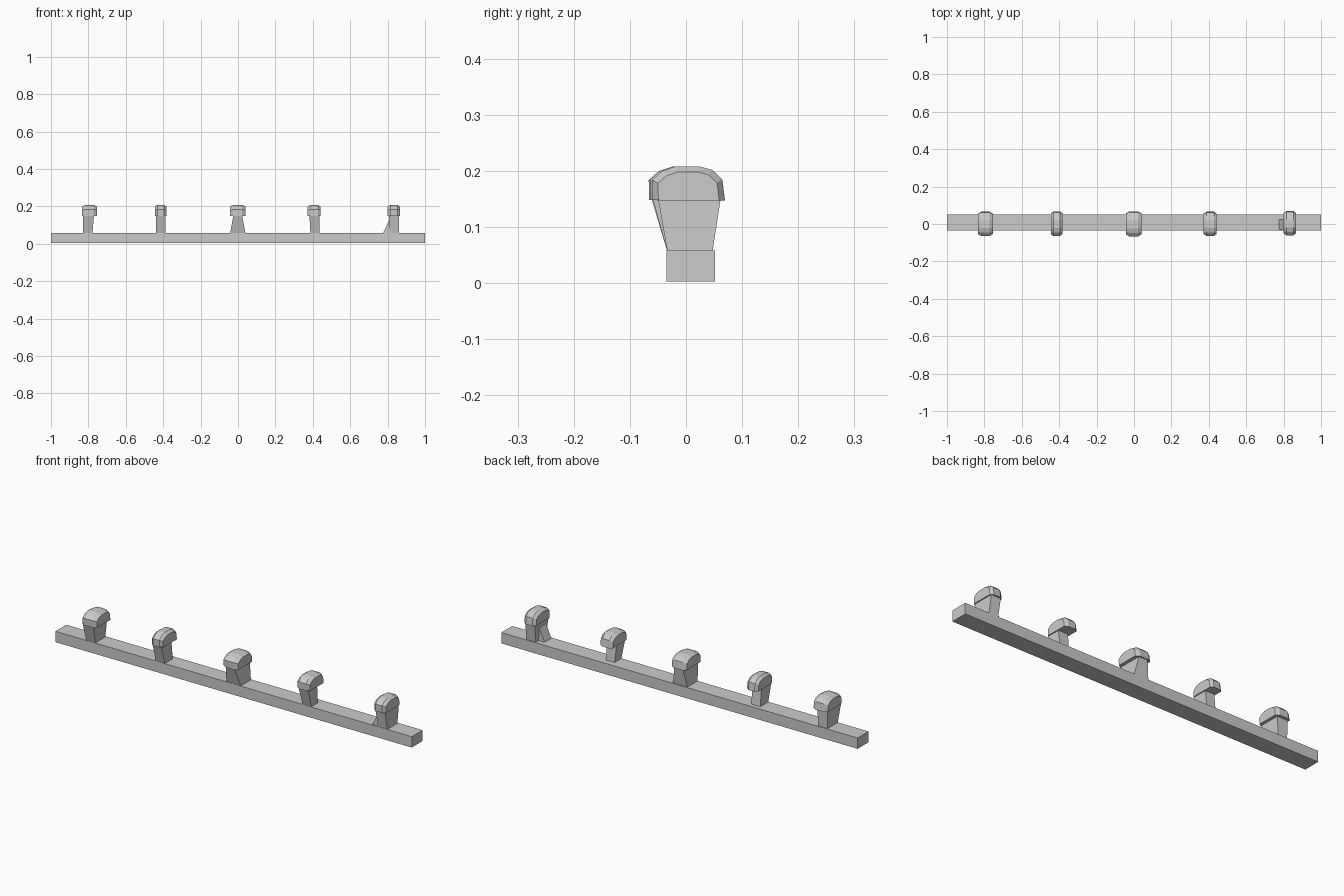
import bpy

if "Cube" in bpy.data.objects:
    bpy.data.objects.remove(bpy.data.objects["Cube"])


def mesh_object(name, verts, faces):
    me = bpy.data.meshes.new(name)
    me.from_pydata(verts, [], faces)
    ob = bpy.data.objects.new(name, me)
    bpy.context.collection.objects.link(ob)
    return ob


def loft(name, rings):
    """Skin equal-length rings and cap both ends."""
    n = len(rings[0])
    verts = [v for r in rings for v in r]
    faces = [list(range(n))[::-1],
             [(len(rings) - 1) * n + i for i in range(n)]]
    for k in range(len(rings) - 1):
        for i in range(n):
            j = (i + 1) % n
            faces.append([k * n + i, k * n + j, (k + 1) * n + j, (k + 1) * n + i])
    return mesh_object(name, verts, faces)


def rect(x0, x1, y0, y1, z0, z1=None):
    """Rectangle; z may differ between the x0 and x1 edges."""
    z1 = z0 if z1 is None else z1
    return [(x0, y0, z0), (x1, y0, z1), (x1, y1, z1), (x0, y1, z0)]


# Long square rail
loft("rail", [rect(-1, 1, -0.035, 0.052, 0.003), rect(-1, 1, -0.035, 0.052, 0.058)])

# Rounded low-poly head outline, (y, z)
HEAD = [(-0.068, 0.148), (0.068, 0.147), (0.063, 0.185), (0.044, 0.202),
        (0.02, 0.208), (-0.025, 0.208), (-0.05, 0.2), (-0.069, 0.184)]


def head(name, x0, x1, ylo, yhi):
    c = (x1 - x0) * 0.22
    mid = (ylo + yhi) / 2
    sy = (yhi - ylo) / 0.137

    def ring(x, s):
        return [(x, mid + y * sy * s, 0.147 + (z - 0.147) * s) for y, z in HEAD]
    loft(name, [ring(x0, 0.84), ring(x0 + c, 1), ring(x1 - c, 1), ring(x1, 0.84)])


# Pegs: head x range, head y range, stem bottom (x, x, y, y), stem top (x, x, y, y)
PEGS = [
    ((-0.835, -0.755), (-0.064, 0.066), (-0.828, -0.778, -0.033, 0.047), (-0.83, -0.77, -0.06, 0.05)),
    ((-0.445, -0.383), (-0.064, 0.068), (-0.438, -0.387, -0.033, 0.03), (-0.438, -0.388, -0.06, 0.02)),
    ((-0.043, 0.04), (-0.066, 0.068), (-0.042, 0.04, -0.033, 0.047), (-0.025, 0.022, -0.062, 0.062)),
    ((0.372, 0.442), (-0.064, 0.066), (0.387, 0.435, -0.033, 0.02), (0.382, 0.437, -0.06, 0.01)),
    ((0.8, 0.866), (-0.06, 0.07), (0.81, 0.862, -0.033, 0.047), (0.806, 0.86, -0.05, 0.062)),
]
for i, (hx, hy, bot, top) in enumerate(PEGS, 1):
    head(f"peg_head_{i}", *hx, *hy)
    loft(f"peg_stem_{i}", [rect(*bot, 0.055), rect(*top, 0.152)])

# Sloping brace beside the last peg
loft("brace", [rect(0.776, 0.815, -0.03, 0.025, 0.057),
               rect(0.805, 0.825, -0.03, 0.025, 0.12, 0.145)])
